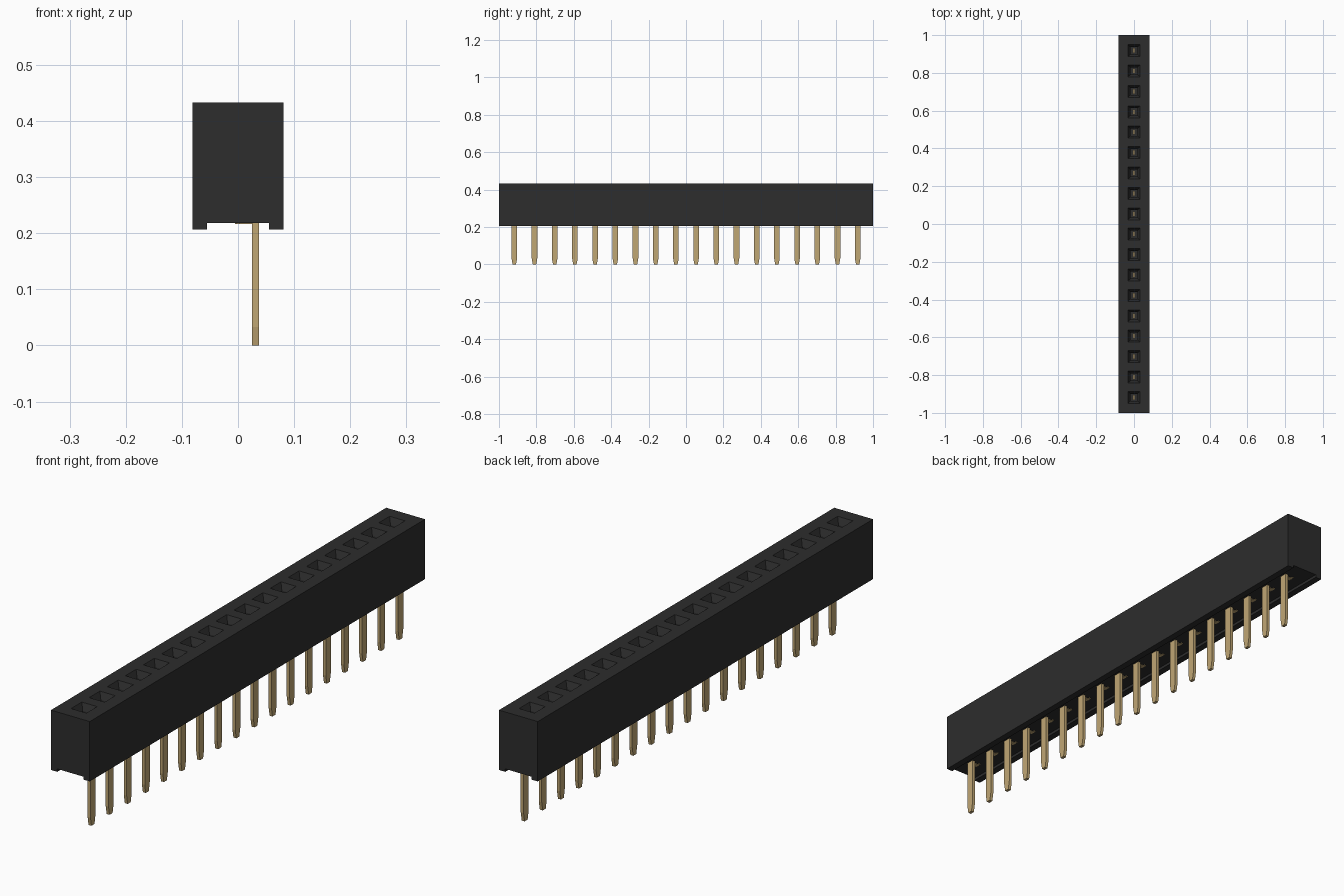
import bpy, bmesh

if "Cube" in bpy.data.objects:
    bpy.data.objects.remove(bpy.data.objects["Cube"])

COUNT, PITCH = 18, 0.108
TOP, BOTTOM, CEILING = 0.433, 0.207, 0.218
ROWS = [(i - (COUNT - 1) / 2) * PITCH for i in range(COUNT)]


def material(name, rgb):
    m = bpy.data.materials.new(name)
    m.use_nodes = True
    m.diffuse_color = (*rgb, 1)
    bsdf = next(n for n in m.node_tree.nodes if n.type == 'BSDF_PRINCIPLED')
    bsdf.inputs["Base Color"].default_value = (*rgb, 1)
    return m


black = material("black plastic", (0.026, 0.026, 0.026))
gold = material("gold metal", (0.53, 0.385, 0.175))


def loft(bm, sections):
    """Closed stack of rectangles (cx, cy, half_x, half_y, z), from low to high."""
    rings = [[bm.verts.new((cx + sx * hx, cy + sy * hy, z))
              for sx, sy in ((-1, -1), (1, -1), (1, 1), (-1, 1))]
             for cx, cy, hx, hy, z in sections]
    for a, b in zip(rings, rings[1:]):
        for i in range(4):
            j = (i + 1) % 4
            bm.faces.new((a[i], a[j], b[j], b[i]))
    bm.faces.new(rings[0][::-1])
    bm.faces.new(rings[-1])


def finish(bm, name, mat):
    bmesh.ops.recalc_face_normals(bm, faces=bm.faces)
    mesh = bpy.data.meshes.new(name)
    bm.to_mesh(mesh)
    bm.free()
    mesh.materials.append(mat)
    obj = bpy.data.objects.new(name, mesh)
    bpy.context.collection.objects.link(obj)
    return obj


# Housing: channelled profile pulled along the length
bm = bmesh.new()
profile = [(-0.081, BOTTOM), (-0.055, BOTTOM), (-0.055, CEILING), (0.055, CEILING),
           (0.055, BOTTOM), (0.081, BOTTOM), (0.081, TOP), (-0.081, TOP)]
cap = bm.faces.new([bm.verts.new((x, -1, z)) for x, z in profile])
new = bmesh.ops.extrude_face_region(bm, geom=[cap])["geom"]
bmesh.ops.translate(bm, vec=(0, 2, 0),
                    verts=[v for v in new if isinstance(v, bmesh.types.BMVert)])
housing = finish(bm, "housing", black)

# Sockets: funnel mouth leading into a square shaft
bm = bmesh.new()
for y in ROWS:
    loft(bm, [(0, y, 0.019, 0.019, 0.24), (0, y, 0.019, 0.019, 0.408),
              (0, y, 0.032, 0.032, TOP), (0, y, 0.032, 0.032, TOP + 0.02)])
cutter = finish(bm, "socket_cutter", black)
cutter.hide_render = True
mod = housing.modifiers.new("sockets", 'BOOLEAN')
mod.operation = 'DIFFERENCE'
mod.solver = 'EXACT'
mod.object = cutter
bpy.context.view_layer.objects.active = housing
bpy.ops.object.modifier_apply(modifier=mod.name)
bpy.data.objects.remove(cutter)

# Contacts: tapered leg, link under the housing and blade inside the socket
for n, y in enumerate(ROWS, 1):
    bm = bmesh.new()
    loft(bm, [(0.031, y, 0.006, 0.009, 0), (0.031, y, 0.006, 0.015, 0.033),
              (0.031, y, 0.006, 0.015, 0.225)])
    loft(bm, [(0.01, y, 0.015, 0.006, 0.2165), (0.01, y, 0.015, 0.006, 0.225)])
    loft(bm, [(0, y, 0.004, 0.013, 0.2165), (0, y, 0.004, 0.013, 0.29)])
    finish(bm, f"contact_pin_{n}", gold)
